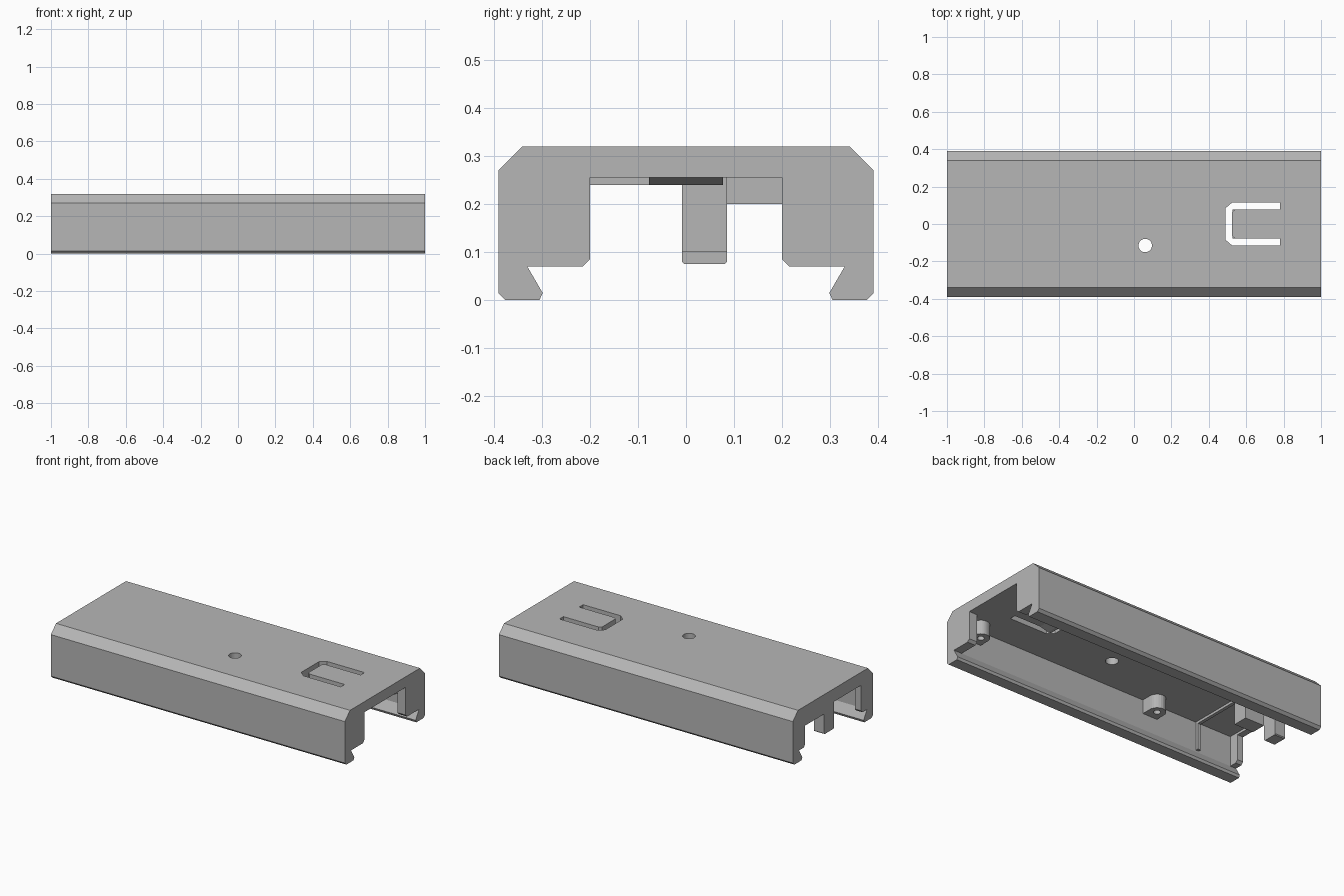
import bpy, bmesh, math
from mathutils import Vector

cube = bpy.data.objects.get("Cube")
if cube:
    bpy.data.objects.remove(cube, do_unlink=True)

grey = bpy.data.materials.new("plain_grey")
grey.use_nodes = True
grey.diffuse_color = (0.47, 0.47, 0.47, 1)
grey.node_tree.nodes["Principled BSDF"].inputs["Base Color"].default_value = (0.47, 0.47, 0.47, 1)


def prism(name, pts, axis, lo, hi):
    """Extrude a 2D outline along an axis: x uses (y, z), y uses (x, z), z uses (x, y)."""
    place = {"x": lambda p, d: (d, p[0], p[1]),
             "y": lambda p, d: (p[0], d, p[1]),
             "z": lambda p, d: (p[0], p[1], d)}[axis]
    bm = bmesh.new()
    face = bm.faces.new([bm.verts.new(place(p, lo)) for p in pts])
    ext = bmesh.ops.extrude_face_region(bm, geom=[face])
    moved = [v for v in ext["geom"] if isinstance(v, bmesh.types.BMVert)]
    shift = Vector(place((0, 0), hi - lo))
    bmesh.ops.translate(bm, verts=moved, vec=shift)
    bmesh.ops.recalc_face_normals(bm, faces=bm.faces)
    mesh = bpy.data.meshes.new(name)
    bm.to_mesh(mesh)
    bm.free()
    mesh.materials.append(grey)
    ob = bpy.data.objects.new(name, mesh)
    bpy.context.collection.objects.link(ob)
    return ob


def box(name, x0, x1, y0, y1, z0, z1):
    return prism(name, [(x0, y0), (x1, y0), (x1, y1), (x0, y1)], "z", z0, z1)


def arc(cx, cy, r, start, end, n):
    return [(cx + r * math.cos(start + (end - start) * i / n),
             cy + r * math.sin(start + (end - start) * i / n)) for i in range(n + 1)]


def cut(target, cutter):
    """Subtract the cutter, then discard it."""
    cutter.hide_render = True
    mod = target.modifiers.new("cut", "BOOLEAN")
    mod.operation = "DIFFERENCE"
    mod.solver = "EXACT"
    mod.object = cutter
    bpy.context.view_layer.objects.active = target
    bpy.ops.object.modifier_apply(modifier=mod.name)
    bpy.data.objects.remove(cutter, do_unlink=True)


def circle(cx, cy, r, n=32):
    return arc(cx, cy, r, 0, 2 * math.pi, n)[:-1]


# Cover: chamfered channel with hooked rails along both lower edges
CEIL, WALL = 0.255, 0.33
half = [(0.34, 0.32), (0.39, 0.27), (0.39, 0.015), (0.375, 0), (0.305, 0),
        (0.298, 0.015), (WALL, 0.07), (WALL, CEIL)]
cover = prism("cover", half + [(-y, z) for y, z in reversed(half)], "x", -1, 1)

# U-shaped slot that frees the spring tongue, and the round opening
slot = [(0.78, 0.115), (0.525, 0.115), (0.49, 0.085), (0.49, -0.085), (0.525, -0.115),
        (0.78, -0.115), (0.78, -0.077), (0.54, -0.077), (0.525, -0.065),
        (0.525, 0.065), (0.54, 0.077), (0.78, 0.077)]
cut(cover, prism("slot_cutter", slot, "z", 0.2, 0.4))
cut(cover, prism("hole_cutter", circle(0.06, -0.115, 0.036), "z", 0.2, 0.4))

# Wedge under the free end of the tongue
prism("tongue_wedge", [(0.527, CEIL), (0.527, 0.24), (0.545, 0.24), (0.6, CEIL)],
      "y", -0.077, 0.077)

for s, side in ((1, "left"), (-1, "right")):
    # Jambs of the wide end opening
    jamb = [(s * y, z) for y, z in ((WALL, CEIL), (0.2, CEIL), (0.2, 0.085),
                                    (0.215, 0.07), (WALL, 0.07))]
    prism("end_jamb_" + side, jamb, "x", 0.945, 1)
    # Narrow jambs at the connector end
    narrow = [(s * y, z) for y, z in ((WALL, CEIL), (0.27, CEIL), (0.27, 0.085),
                                      (0.285, 0.07), (WALL, 0.07))]
    prism("connector_jamb_" + side, narrow, "x", -1, -0.96)
    # Screw bosses against the side walls
    for x, where in ((0.86, "front"), (-0.39, "rear")):
        outline = [(x + 0.05, WALL)] + arc(x, 0.27, 0.05, 0, -math.pi, 12) + [(x - 0.05, WALL)]
        boss = prism("screw_boss_%s_%s" % (where, side),
                     [(a, s * b) for a, b in outline], "z", 0.17, CEIL)
        cut(boss, prism("screw_cutter", circle(x, s * 0.27, 0.02, 16), "z", 0.1, 0.25))

# Connector end: shallow lintel, lower lintel and a hanging post
box("lintel", -1, -0.96, -0.27, 0.0, 0.24, CEIL)
box("low_lintel", -1, -0.96, 0.08, 0.27, 0.2, CEIL)
post = [(-0.008, CEIL), (-0.008, 0.08), (-0.003, 0.075), (0.08, 0.075),
        (0.085, 0.08), (0.085, CEIL)]
prism("hanging_post", post, "x", -1, -0.93)

# Compartment behind the connector end: stop block and thin ribs
box("stop_block", -0.85, -0.72, -0.008, 0.085, 0.1, CEIL)
box("ceiling_rib", -0.735, -0.715, -WALL, 0.0, 0.24, CEIL)
box("wall_rib", -0.735, -0.715, -WALL, -0.312, 0.08, CEIL)
